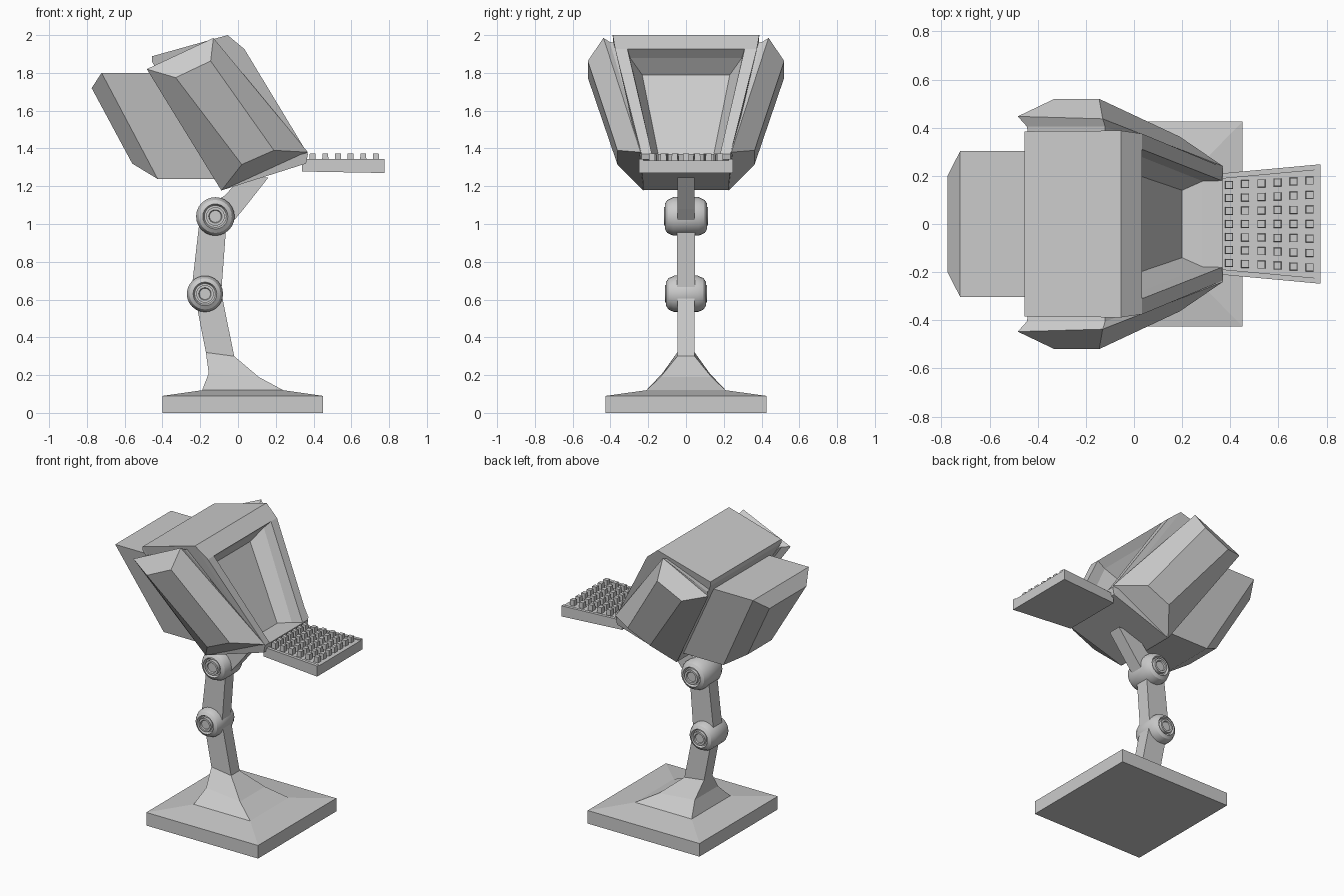
import bpy, bmesh, math

if "Cube" in bpy.data.objects:
    bpy.data.objects.remove(bpy.data.objects["Cube"])


def loft(name, rings, smooth=False):
    """Skin a list of equal-length point rings and cap both ends."""
    bm = bmesh.new()
    loops = [[bm.verts.new(p) for p in r] for r in rings]
    n = len(loops[0])
    for a, b in zip(loops, loops[1:]):
        for i in range(n):
            j = (i + 1) % n
            bm.faces.new((a[i], a[j], b[j], b[i]))
    bm.faces.new(loops[0][::-1])
    bm.faces.new(loops[-1])
    bmesh.ops.recalc_face_normals(bm, faces=bm.faces[:])
    me = bpy.data.meshes.new(name)
    bm.to_mesh(me)
    bm.free()
    ob = bpy.data.objects.new(name, me)
    bpy.context.collection.objects.link(ob)
    if smooth:
        bpy.ops.object.select_all(action='DESELECT')
        ob.select_set(True)
        bpy.context.view_layer.objects.active = ob
        bpy.ops.object.shade_smooth_by_angle(angle=math.radians(25))
    return ob


def quad(a, b):
    """Four-corner ring mirrored in y, from two (x, z, half width) points."""
    return [(a[0], -a[2], a[1]), (a[0], a[2], a[1]),
            (b[0], b[2], b[1]), (b[0], -b[2], b[1])]


def quad_loft(name, pairs):
    return loft(name, [quad(a, b) for a, b in pairs])


# Base plate flowing into the lower arm
quad_loft("base_and_lower_arm", [
    ((-.40, 0, .425), (.45, 0, .425)),
    ((-.40, .09, .425), (.45, .09, .425)),
    ((-.19, .12, .21), (.24, .12, .21)),
    ((-.155, .21, .125), (.11, .19, .135)),
    ((-.17, .32, .046), (-.02, .30, .046)),
    ((-.225, .60, .046), (-.085, .62, .046))])

# Upper arm and the bracket under the head
quad_loft("upper_arm", [
    ((-.245, .66, .047), (-.09, .62, .047)),
    ((-.20, 1.05, .047), (-.06, 1.02, .047))])
quad_loft("head_bracket", [
    ((-.16, 1.10, .045), (-.02, 1.02, .045)),
    ((-.07, 1.15, .045), (.03, 1.08, .045)),
    ((.02, 1.25, .045), (.16, 1.245, .045))])

# Round pivots, turned around the y axis
HALF = [(.098, .065), (.084, .095), (.064, .108), (.056, .092),
        (.047, .092), (.047, .113), (.034, .113), (.030, .105)]
PROFILE = [(r, -y) for r, y in HALF[::-1]] + HALF


def pivot(name, x, z, s):
    rings = []
    for r, y in PROFILE:
        rings.append([(x + s * r * math.cos(k * math.tau / 24), s * y,
                       z + s * r * math.sin(k * math.tau / 24))
                      for k in range(24)])
    loft(name, rings, smooth=True)


pivot("lower_pivot", -.175, .63, .98)
pivot("upper_pivot", -.12, 1.04, 1.04)

# Monitor shell with stepped screen recess
quad_loft("monitor_shell", [
    ((-.455, 1.86, .385), (-.09, 1.18, .222)),
    ((-.455, 1.888, .385), (-.08, 1.18, .225)),
    ((-.055, 2.0, .388), (.36, 1.32, .235)),
    ((.034, 1.926, .375), (.37, 1.37, .235)),
    ((.034, 1.926, .31), (.365, 1.37, .18)),
    ((-.01, 1.878, .295), (.285, 1.35, .178)),
    ((-.07, 1.79, .232), (.20, 1.335, .14))])

# Rear housing
quad_loft("rear_housing", [
    ((-.775, 1.72, .20), (-.56, 1.32, .13)),
    ((-.722, 1.80, .303), (-.425, 1.238, .20)),
    ((-.30, 1.80, .303), (-.03, 1.238, .20))])

# Side pods: groove ring, wide rim, outer face
POD = [
    [(-.44, .37, 1.825), (-.12, .37, 1.955), (.345, .21, 1.375), (-.07, .20, 1.20)],
    [(-.445, .405, 1.825), (-.12, .405, 1.965), (.35, .225, 1.375), (-.075, .215, 1.195)],
    [(-.483, .447, 1.82), (-.13, .437, 1.985), (.37, .24, 1.38), (-.088, .226, 1.177)],
    [(-.33, .52, 1.775), (-.145, .52, 1.863), (.19, .363, 1.39), (.02, .363, 1.315)]]
for side, s in (("left", 1), ("right", -1)):
    loft(side + "_side_pod", [[(x, s * y, z) for x, y, z in r] for r in POD])

# Keyboard tray with raised side rails
quad_loft("keyboard_tray", [
    ((.34, 1.333, .208), (.34, 1.278, .208)),
    ((.775, 1.337, .248), (.775, 1.27, .248))])
for side, s in (("left", 1), ("right", -1)):
    loft(side + "_keyboard_rail",
         [[(x, s * y, z) for y, z in ((w, 1.32), (w, 1.343), (w - .022, 1.343), (w - .022, 1.32))]
          for x, w in ((.36, .21), (.775, .248))])

# Keys fan out with the tray
for i in range(6):
    for j in range(7):
        x = .395 + .067 * i
        y = (j - 3) * (.054 + .0012 * i)
        quads = []
        for z, h in ((1.325, .017), (1.374, .015)):
            quads.append([(x - h, y - h, z), (x + h, y - h, z),
                          (x + h, y + h, z), (x - h, y + h, z)])
        loft(f"key_{i}_{j}", quads)
